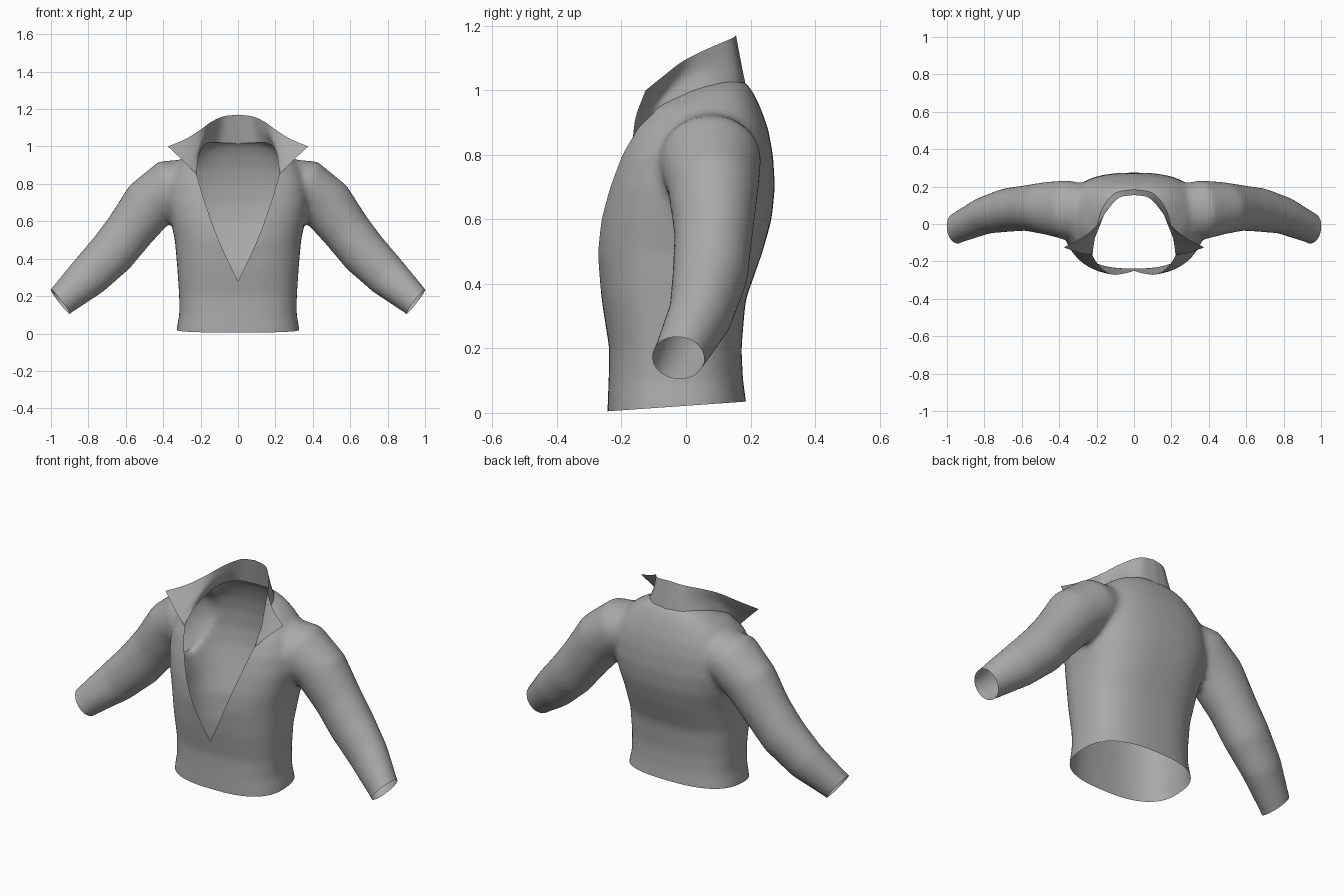
import bpy, bmesh, math
from mathutils import Vector
from mathutils.bvhtree import BVHTree

cube = bpy.data.objects.get("Cube")
if cube:
    bpy.data.objects.remove(cube, do_unlink=True)

grey = bpy.data.materials.new("grey_cloth")
grey.use_nodes = True
COLOUR = (0.4, 0.4, 0.4, 1)
grey.diffuse_color = COLOUR
grey.node_tree.nodes["Principled BSDF"].inputs["Base Color"].default_value = COLOUR


def spline(points, steps=5):
    """Catmull-Rom curve through the points."""
    p = [Vector(v) for v in points]
    p = [2 * p[0] - p[1]] + p + [2 * p[-1] - p[-2]]
    out = []
    for i in range(1, len(p) - 2):
        a, b, c, d = p[i - 1:i + 3]
        for k in range(steps):
            t = k / steps
            out.append(0.5 * (2 * b + (c - a) * t + (2 * a - 5 * b + 4 * c - d) * t * t
                              + (3 * b - a - 3 * c + d) * t ** 3))
    return out + [p[-2]]


def loft(bm, rings, closed=True):
    """Skin a list of point rings; closed rings also get end caps."""
    rows = [[bm.verts.new(p) for p in ring] for ring in rings]
    n = len(rows[0])
    for a, b in zip(rows, rows[1:]):
        for i in range(n if closed else n - 1):
            j = (i + 1) % n
            bm.faces.new((a[i], a[j], b[j], b[i]))
    if closed:
        bm.faces.new(rows[0][::-1])
        bm.faces.new(rows[-1])


def ring(centre, u, v, power, n=40):
    """Superellipse ring with half axes u and v."""
    pts = []
    for i in range(n):
        a = math.tau * i / n
        c, s = math.cos(a), math.sin(a)
        pts.append(centre + u * math.copysign(abs(c) ** (2 / power), c)
                   + v * math.copysign(abs(s) ** (2 / power), s))
    return pts


def finish(bm, name):
    mesh = bpy.data.meshes.new(name)
    bm.to_mesh(mesh)
    bm.free()
    mesh.materials.clear()
    mesh.materials.append(grey)
    ob = bpy.data.objects.new(name, mesh)
    bpy.context.collection.objects.link(ob)
    for p in mesh.polygons:
        p.use_smooth = True
    return ob


# torso: height, half width, front y, back y
TORSO = [(-.06, .335, -.245, .195), (.03, .328, -.243, .187), (.1, .314, -.24, .177),
         (.2, .315, -.238, .172), (.35, .325, -.262, .185), (.5, .338, -.278, .238),
         (.6, .36, -.272, .266), (.7, .378, -.25, .276), (.8, .372, -.22, .27),
         (.88, .34, -.185, .255), (.95, .28, -.125, .23), (1.0, .21, -.03, .205),
         (1.03, .14, .02, .18)]
bm = bmesh.new()
loft(bm, [ring(Vector((0, (f + b) / 2, z)), Vector((w, 0, 0)), Vector((0, (b - f) / 2, 0)), 2.6)
          for z, w, f, b in TORSO])

# sleeves: centre, half thickness, half depth
SLEEVE = [((.2, .07, .82), .12, .13), ((.36, .075, .785), .15, .16), ((.475, .085, .69), .148, .14),
          ((.58, .085, .55), .132, .122), ((.675, .075, .43), .128, .118),
          ((.8, .045, .305), .115, .1), ((.95, -.025, .17), .084, .08), ((1.03, -.065, .1), .08, .078)]
for side in (1, -1):
    centres = [Vector((x * side, y, z)) for (x, y, z), _, _ in SLEEVE]
    rings = []
    for i, c in enumerate(centres):
        t = centres[min(i + 1, len(centres) - 1)] - centres[max(i - 1, 0)]
        depth = (Vector((0, 1, 0)) - t * t.y / t.length_squared).normalized()
        up = t.cross(depth).normalized()
        rings.append(ring(c, up * SLEEVE[i][1], depth * SLEEVE[i][2], 2, 24))
    loft(bm, rings)
bmesh.ops.recalc_face_normals(bm, faces=bm.faces)

# merge torso and sleeves into one soft skin
body = finish(bm, "shirt_body")
mod = body.modifiers.new("merge", 'REMESH')
mod.mode, mod.voxel_size = 'VOXEL', 0.016
mod = body.modifiers.new("soften", 'SMOOTH')
mod.factor, mod.iterations = 0.5, 10
skin = bpy.data.meshes.new_from_object(body.evaluated_get(bpy.context.evaluated_depsgraph_get()))
bpy.data.objects.remove(body, do_unlink=True)
bm = bmesh.new()
bm.from_mesh(skin)
surface = BVHTree.FromBMesh(bm)


def bisect(co, no, region, clear=False):
    faces = [f for f in bm.faces if region(f.calc_center_median())]
    geom = {e for f in faces for e in f.edges} | {v for f in faces for v in f.verts}
    bmesh.ops.bisect_plane(bm, geom=list(geom) + faces, dist=1e-5, plane_co=co, plane_no=no,
                           clear_outer=clear)


def inside(poly, p):
    hit = False
    for (ax, ay), (bx, by) in zip(poly, poly[1:] + poly[:1]):
        if (ay > p[1]) != (by > p[1]) and p[0] < (bx - ax) * (p[1] - ay) / (by - ay) + ax:
            hit = not hit
    return hit


def cut_out(poly, axis, region):
    """Remove the skin within a polygon seen along y (axis 1) or z (axis 2)."""
    def put(q):
        return Vector((q[0], 0, q[1])) if axis == 1 else Vector((q[0], q[1], 0))
    view = Vector((0, 1, 0)) if axis == 1 else Vector((0, 0, 1))
    for a, b in zip(poly, poly[1:] + poly[:1]):
        pa, pb = put(a), put(b)
        mid, reach = (pa + pb) / 2, (pb - pa).length / 2 + .03
        near = lambda c: region(c) and (c - view * c.dot(view) - mid).length < reach
        if (pb - pa).length > 1e-4:
            bisect(pa, (pb - pa).cross(view).normalized(), near)
    gone = []
    for f in bm.faces:
        c = f.calc_center_median()
        if region(c) and inside(poly, (c.x, c.z if axis == 1 else c.y)):
            gone.append(f)
    bmesh.ops.delete(bm, geom=gone, context='FACES')


# open hem and cuffs
bisect(Vector((0, 0, .022)), Vector((0, .07, -1)), lambda c: c.z < .1 and abs(c.x) < .5, True)
for side in (1, -1):
    bisect(Vector((.95 * side, -.025, .17)), Vector((.78 * side, -.1, -.6)),
           lambda c: c.x * side > .8, True)

# collar curves from centre back to front tip
BASE = spline([(0, .185, 1.0), (.1, .165, 1.0), (.165, .09, .99), (.195, 0, .97),
               (.212, -.09, .91), (.222, -.165, .85)])
MID = spline([(0, .172, 1.08), (.09, .155, 1.08), (.15, .075, 1.07), (.185, -.015, 1.035),
              (.222, -.085, .98), (.29, -.155, .92)])
TOP = spline([(0, .155, 1.17), (.08, .14, 1.16), (.145, .07, 1.13), (.2, -.01, 1.09),
              (.28, -.075, 1.04), (.375, -.125, 1.0)])
for p in BASE:
    hit = surface.ray_cast(Vector((p.x, p.y, 2)), Vector((0, 0, -1)))[0]
    if hit:
        p.z = hit.z - .004

# open neck and deep front slit
mirror = lambda half: half + [(-x, y) for x, y in half[::-1]]
cut_out(mirror([(p.x, p.y) for p in BASE]), 2, lambda c: c.z > .78)
slit = spline([(0, .28, 0), (.095, .48, 0), (.17, .68, 0), (.222, BASE[-1].z, 0)])
half = [(p.x, p.y) for p in slit] + [(.222, 1.1)]
cut_out(mirror(half), 1, lambda c: c.y < -.1)
loose = [v for v in bm.verts if not v.link_faces]
bmesh.ops.delete(bm, geom=loose, context='VERTS')
finish(bm, "shirt_body")

# standing collar with turned-out points
bm = bmesh.new()
columns = [spline(c, 4) for c in zip(BASE, MID, TOP)]
whole = [[Vector((-p.x, p.y, p.z)) for p in c] for c in columns[:0:-1]] + columns
loft(bm, whole, closed=False)
bmesh.ops.recalc_face_normals(bm, faces=bm.faces)
finish(bm, "collar")
